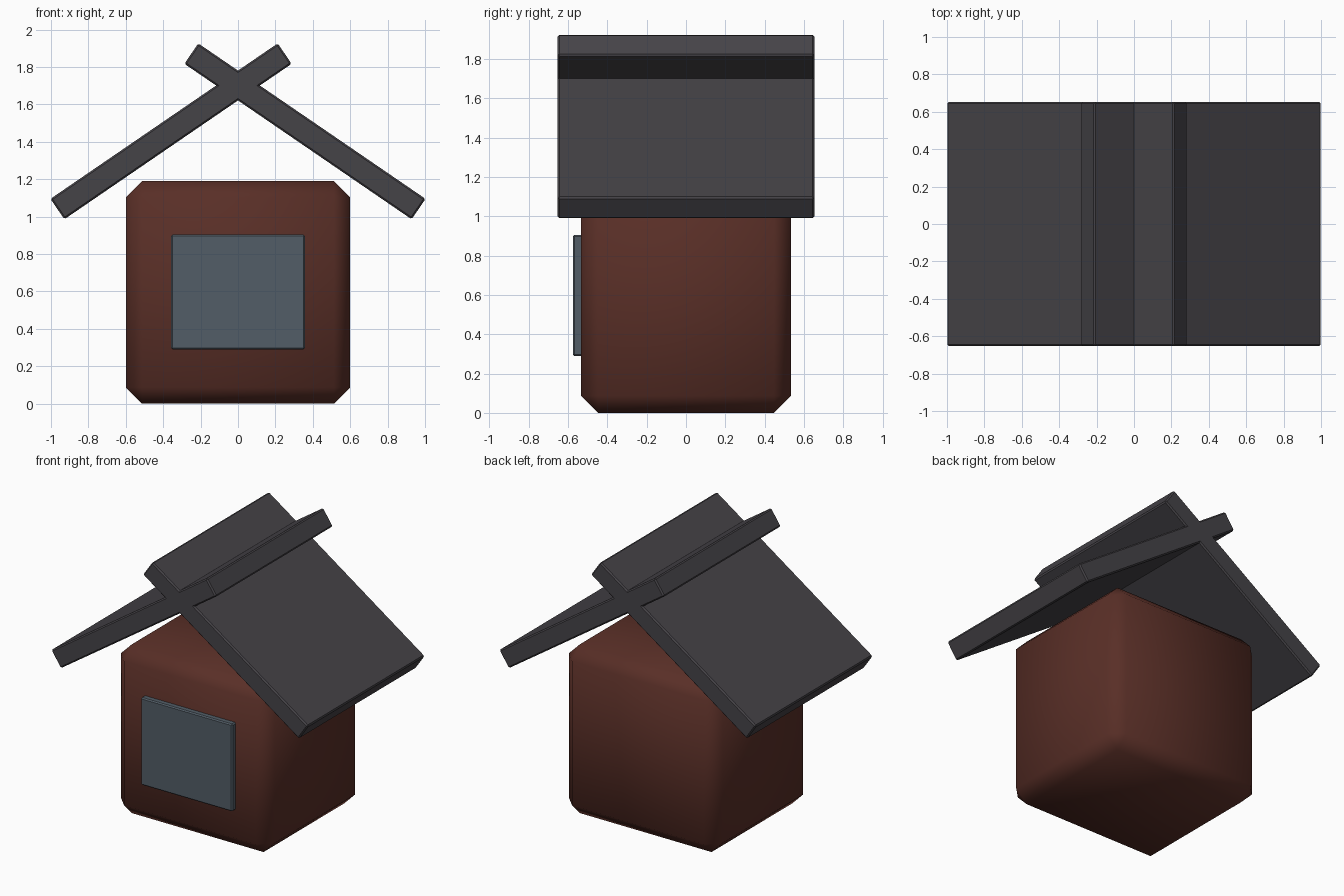
import bpy
import math

if "Cube" in bpy.data.objects:
    bpy.data.objects.remove(bpy.data.objects["Cube"])


def material(name, rgb):
    m = bpy.data.materials.new(name)
    m.diffuse_color = (*rgb, 1.0)
    m.use_nodes = True
    m.node_tree.nodes["Principled BSDF"].inputs["Base Color"].default_value = m.diffuse_color
    return m


def block(name, centre, size, bevel, mat, tilt=0.0, smooth=False):
    """Box with a single-segment chamfer, tilted about the y axis."""
    bpy.ops.mesh.primitive_cube_add(size=1, location=centre)
    ob = bpy.context.object
    ob.name = name
    ob.scale = size
    bpy.ops.object.transform_apply(location=False, rotation=False, scale=True)
    ob.rotation_euler.y = tilt
    mod = ob.modifiers.new("chamfer", 'BEVEL')
    mod.width = bevel
    mod.segments = 1
    bpy.ops.object.modifier_apply(modifier=mod.name)
    if smooth:
        bpy.ops.object.shade_smooth()
    ob.data.materials.append(mat)
    return ob


brick = material("brick red", (0.10, 0.028, 0.020))
slate = material("slate", (0.060, 0.056, 0.064))
glass = material("blue grey", (0.085, 0.110, 0.135))

# House body with wide, smooth-shaded chamfers
block("body", (0, 0, 0.595), (1.2, 1.07, 1.19), 0.087, brick, smooth=True)

# Front panel
block("front_panel", (0, -0.535, 0.597), (0.714, 0.08, 0.616), 0.008, glass)

# Two roof slabs crossing at the ridge
for side, name in ((1, "roof_right"), (-1, "roof_left")):
    block(name, (side * 0.358, 0, 1.456), (1.472, 1.306, 0.132), 0.009,
          slate, tilt=side * 0.6)
